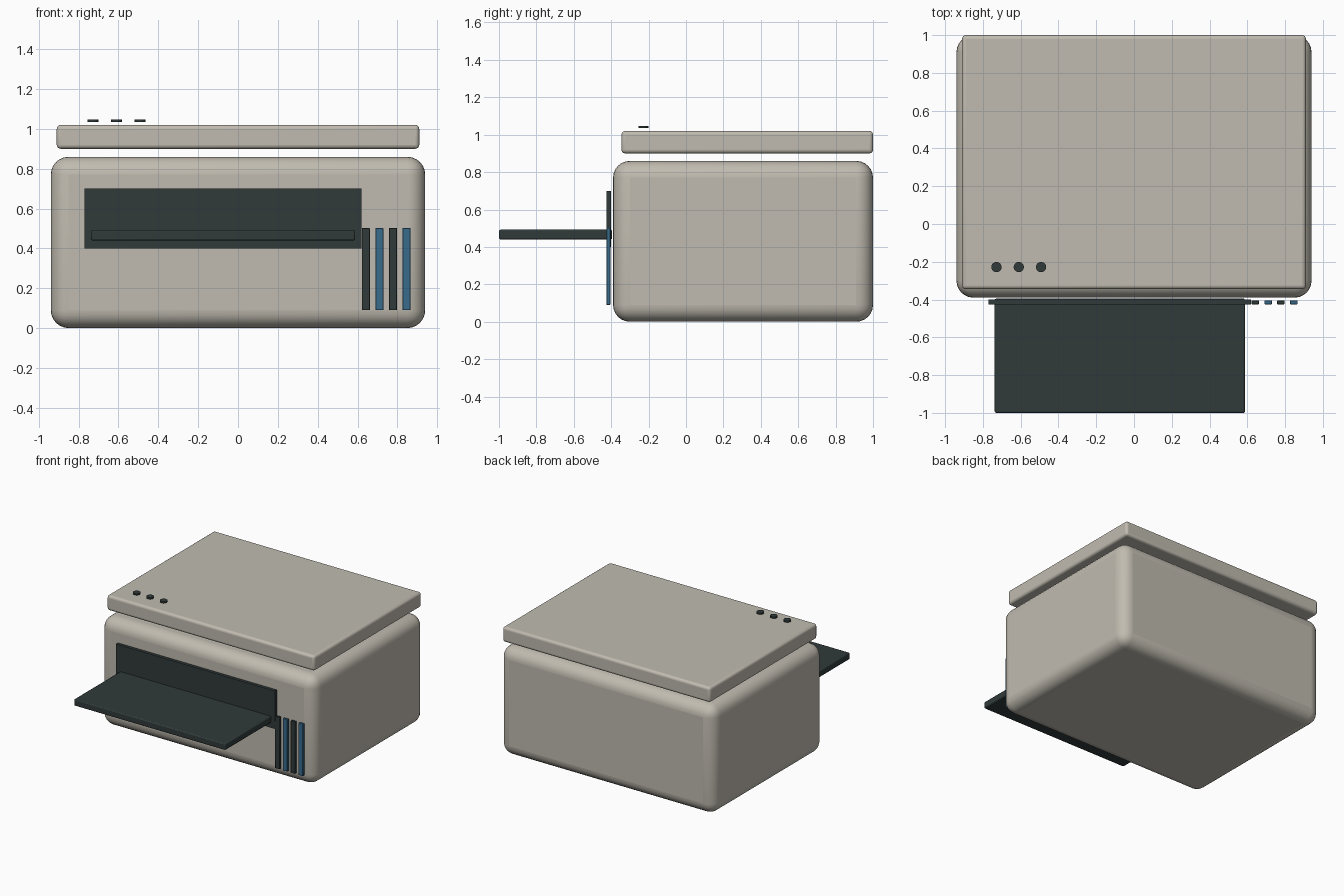
import bpy
import math

if "Cube" in bpy.data.objects:
    bpy.data.objects.remove(bpy.data.objects["Cube"])


def material(name, rgb):
    m = bpy.data.materials.new(name)
    m.diffuse_color = (*rgb, 1.0)
    m.use_nodes = True
    m.node_tree.nodes["Principled BSDF"].inputs["Base Color"].default_value = m.diffuse_color
    return m


BEIGE = material("warm beige plastic", (0.53, 0.50, 0.435))
DARK = material("dark slate plastic", (0.030, 0.042, 0.042))
BLUE = material("steel blue plastic", (0.040, 0.145, 0.26))


def finish(obj, name, mat, bevel, segments):
    obj.name = name
    obj.data.materials.append(mat)
    if bevel:
        mod = obj.modifiers.new("rounded edges", 'BEVEL')
        mod.width = bevel
        mod.segments = segments
    bpy.ops.object.shade_smooth_by_angle(angle=math.radians(35))
    return obj


def box(name, x, y, z, mat, bevel=0.0, segments=2):
    """Box from (min, max) ranges on each axis."""
    centre = [(r[0] + r[1]) / 2 for r in (x, y, z)]
    bpy.ops.mesh.primitive_cube_add(size=1, location=centre)
    obj = bpy.context.object
    obj.scale = [r[1] - r[0] for r in (x, y, z)]
    bpy.ops.object.transform_apply(location=False, rotation=False, scale=True)
    return finish(obj, name, mat, bevel, segments)


# Rounded main body and the floating lid above it
box("body", (-0.94, 0.94), (-0.39, 1.0), (0.0, 0.86), BEIGE, 0.09, 6)
box("lid", (-0.91, 0.91), (-0.345, 1.0), (0.90, 1.02), BEIGE, 0.02, 4)

# Front opening panel and paper tray
box("front_panel", (-0.77, 0.62), (-0.425, -0.40), (0.40, 0.70), DARK)
box("paper_tray", (-0.738, 0.588), (-1.0, -0.395), (0.44, 0.492), DARK, 0.008)

# Four vertical slats, alternating dark and blue
for i in range(4):
    cx = 0.642 + i * 0.068
    box(f"slat_{i + 1}", (cx - 0.02, cx + 0.02), (-0.425, -0.405),
        (0.09, 0.502), BLUE if i % 2 else DARK, 0.003)

# Three round buttons over the lid
for i in range(3):
    bpy.ops.mesh.primitive_cylinder_add(
        vertices=32, radius=0.027, depth=0.012,
        location=(-0.728 + i * 0.118, -0.228, 1.041))
    finish(bpy.context.object, f"button_{i + 1}", DARK, 0, 0)
